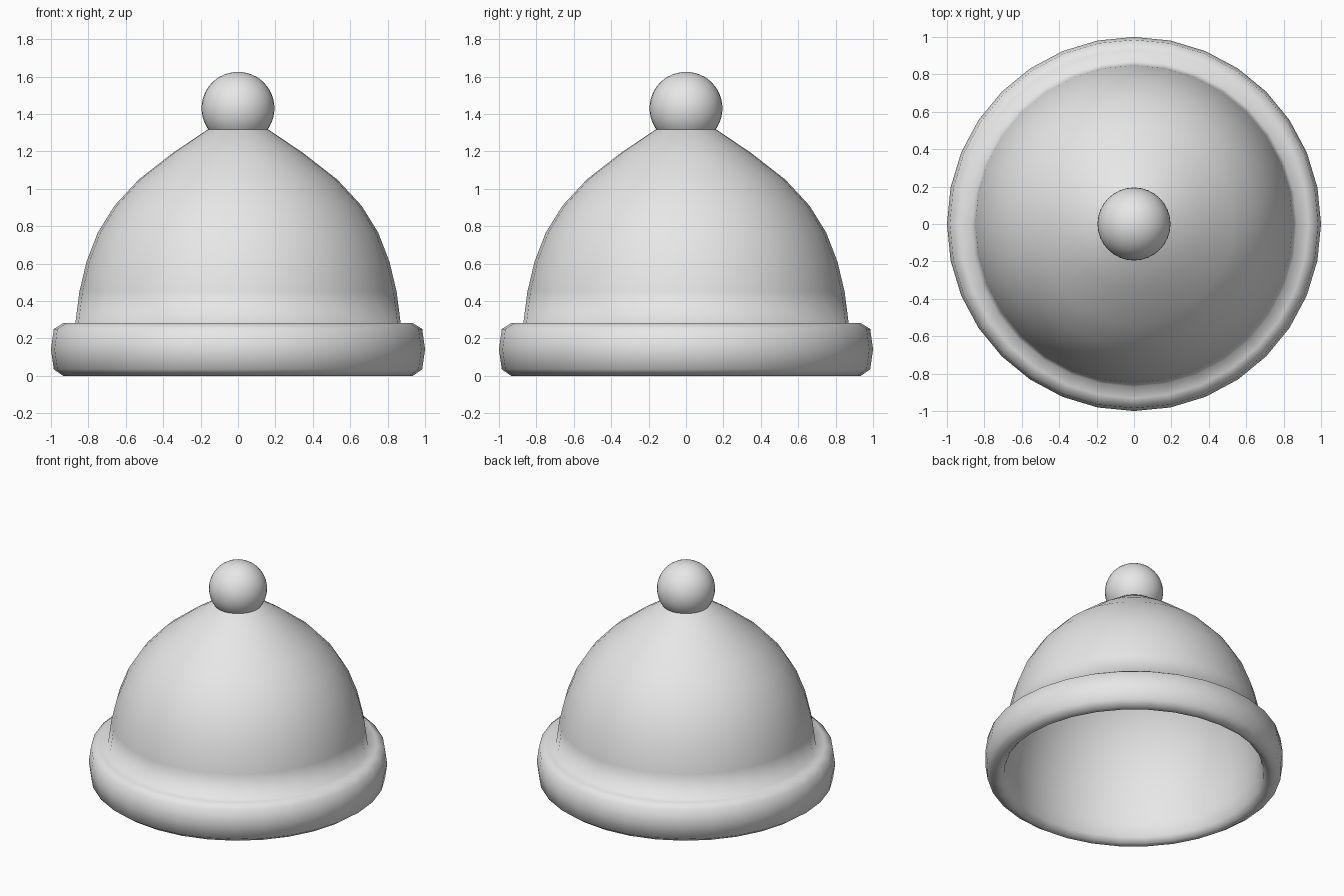
import bpy, bmesh, math

cube = bpy.data.objects.get("Cube")
if cube:
    bpy.data.objects.remove(cube, do_unlink=True)

grey = bpy.data.materials.new("plain grey")
grey.diffuse_color = (0.8, 0.8, 0.8, 1)
grey.use_nodes = True
grey.node_tree.nodes["Principled BSDF"].inputs["Base Color"].default_value = (0.8, 0.8, 0.8, 1)


def finish(name, bm):
    """Turn a bmesh into a smooth grey object."""
    bmesh.ops.recalc_face_normals(bm, faces=bm.faces)
    for f in bm.faces:
        f.smooth = True
    mesh = bpy.data.meshes.new(name)
    bm.to_mesh(mesh)
    bm.free()
    mesh.materials.append(grey)
    obj = bpy.data.objects.new(name, mesh)
    bpy.context.collection.objects.link(obj)
    return obj


def lathe(name, profile, sides=32):
    """Revolve an (r, z) profile around the z axis."""
    bm = bmesh.new()
    verts = [bm.verts.new((r, 0, z)) for r, z in profile]
    edges = [bm.edges.new(pair) for pair in zip(verts, verts[1:])]
    bmesh.ops.spin(bm, geom=verts + edges, cent=(0, 0, 0), axis=(0, 0, 1),
                   angle=math.tau, steps=sides, use_duplicate=False)
    bmesh.ops.remove_doubles(bm, verts=bm.verts, dist=0.0005)
    return finish(name, bm)


# Hollow dome with a rolled rim: outer wall, rim, then inner wall
dome = [(0.165, 1.315), (0.35, 1.19), (0.53, 1.05), (0.66, 0.91),
        (0.75, 0.765), (0.81, 0.61), (0.848, 0.45), (0.87, 0.28)]
rim = [(0.932, 0.283), (0.985, 0.25), (1.0, 0.142), (0.985, 0.035),
       (0.935, 0.0), (0.9, 0.003), (0.87, 0.035), (0.855, 0.142)]
wall = 0.015
inner = [(r - wall, z - wall * z) for r, z in reversed(dome)]
lathe("dome_with_rim", [(0, 1.36)] + dome + rim + inner + [(0, 1.34)])

# Round knob on top
bm = bmesh.new()
bmesh.ops.create_uvsphere(bm, u_segments=32, v_segments=24, radius=0.195)
finish("knob", bm).location.z = 1.43
